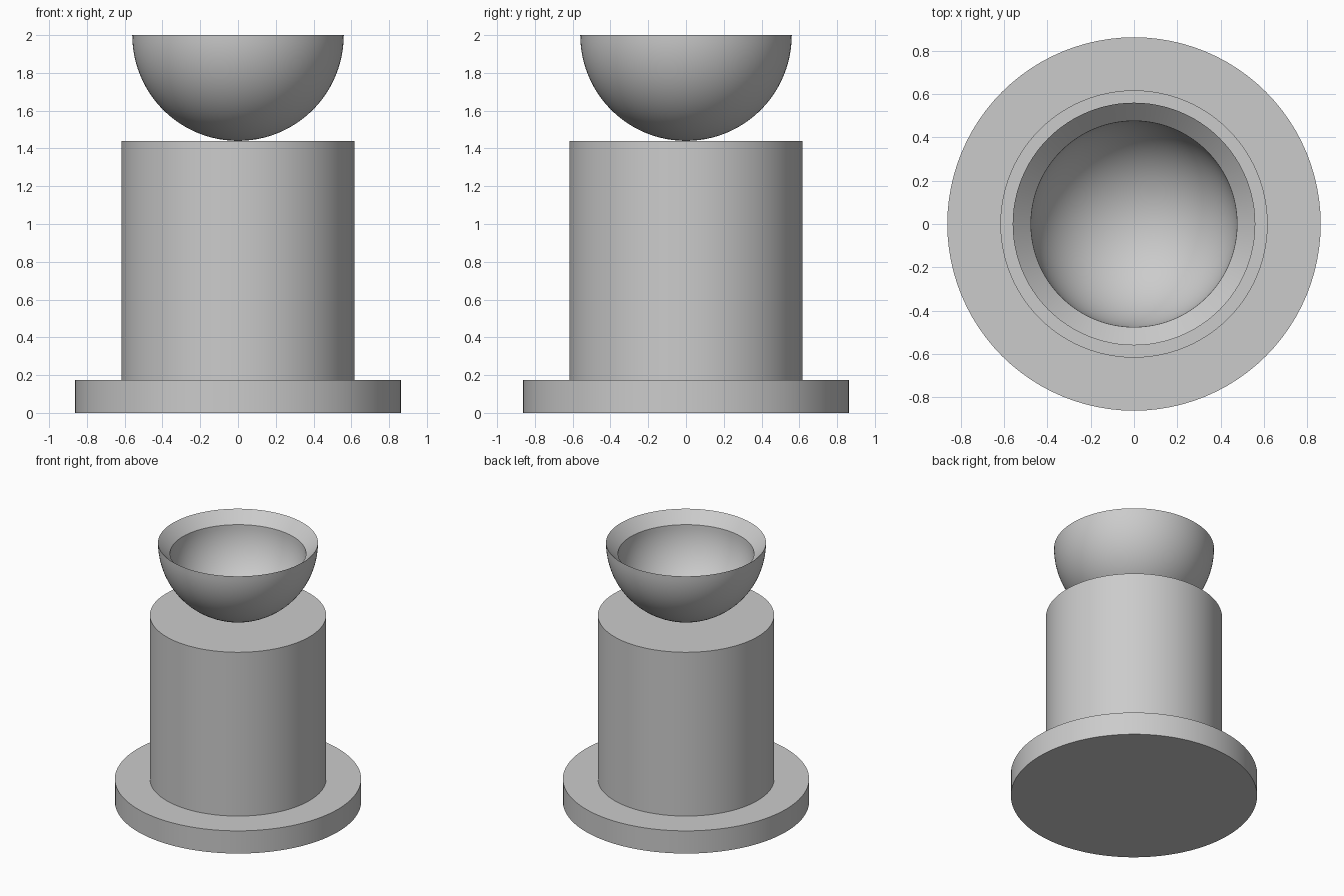
import bpy
import bmesh
from math import sin, cos, pi, radians

old = bpy.data.objects.get("Cube")
if old:
    bpy.data.objects.remove(old, do_unlink=True)

# Single plain grey
GREY = (0.6, 0.6, 0.6, 1.0)
grey = bpy.data.materials.new("plain_grey")
grey.use_nodes = True
grey.diffuse_color = GREY
grey.node_tree.nodes["Principled BSDF"].inputs["Base Color"].default_value = GREY

SIDES = 96


def finish(obj):
    obj.data.materials.append(grey)
    bpy.ops.object.select_all(action="DESELECT")
    obj.select_set(True)
    bpy.context.view_layer.objects.active = obj
    bpy.ops.object.shade_smooth_by_angle(angle=radians(25))


def cylinder(name, radius, bottom, top):
    bpy.ops.mesh.primitive_cylinder_add(
        vertices=SIDES, radius=radius, depth=top - bottom,
        location=(0, 0, (top + bottom) / 2))
    obj = bpy.context.object
    obj.name = name
    finish(obj)


def lathe(name, profile):
    """Spin a closed (radius, height) profile around the z axis."""
    bm = bmesh.new()
    verts = [bm.verts.new((r, 0, z)) for r, z in profile]
    edges = [bm.edges.new(pair) for pair in zip(verts, verts[1:])]
    bmesh.ops.spin(bm, geom=verts + edges, axis=(0, 0, 1), cent=(0, 0, 0),
                   angle=2 * pi, steps=SIDES, use_duplicate=False)
    bmesh.ops.remove_doubles(bm, verts=bm.verts, dist=0.0005)
    bmesh.ops.recalc_face_normals(bm, faces=bm.faces)
    mesh = bpy.data.meshes.new(name)
    bm.to_mesh(mesh)
    bm.free()
    obj = bpy.data.objects.new(name, mesh)
    bpy.context.collection.objects.link(obj)
    finish(obj)


def quarter_arc(radius, depth, rim_z, steps=24):
    """Points from the bottom pole up to the rim."""
    return [(radius * sin(a), rim_z - depth * cos(a))
            for a in (i * pi / 2 / steps for i in range(steps + 1))]


# Foot and column
cylinder("base_disc", 0.862, 0.0, 0.175)
cylinder("column", 0.617, 0.175, 1.44)

# Bowl: outer hemisphere, sloping rim, smaller inner hemisphere
outer = quarter_arc(0.56, 0.56, 2.0)
inner = quarter_arc(0.476, 0.47, 1.916)
lathe("bowl", outer + inner[::-1])
